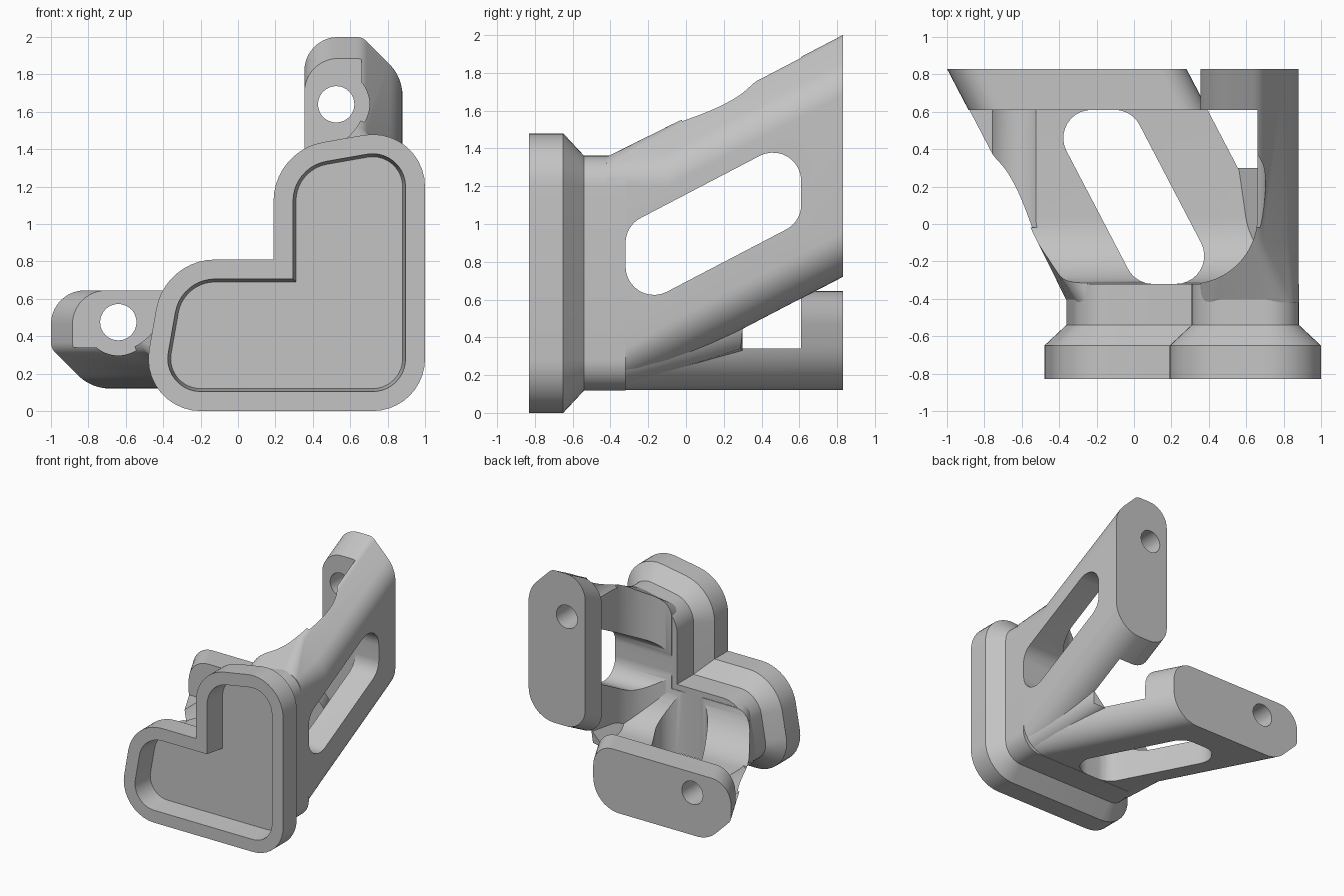
import bpy, bmesh, math
from mathutils import Vector, Matrix

if "Cube" in bpy.data.objects:
    bpy.data.objects.remove(bpy.data.objects["Cube"])

grey = bpy.data.materials.new("light grey")
grey.use_nodes = True
grey.diffuse_color = (0.55, 0.55, 0.55, 1)
grey.node_tree.nodes["Principled BSDF"].inputs["Base Color"].default_value = (0.55, 0.55, 0.55, 1)

FRONT, RIM, NECK, BACK_WALL, PAD, END = -0.83, -0.65, -0.54, -0.32, 0.61, 0.83
SLOPE = 0.522


def place(u, y, z):
    """u is measured inward from the model's left side."""
    return Vector((1 - u, y, z))


def fillet(corners, steps=10):
    """Rounded polygon from (a, b, radius) corners."""
    out = []
    for i, (a, b, r) in enumerate(corners):
        p = Vector((a, b))
        if r <= 0:
            out.append(p)
            continue
        to_prev = (Vector(corners[i - 1][:2]) - p).normalized()
        to_next = (Vector(corners[(i + 1) % len(corners)][:2]) - p).normalized()
        half = to_prev.angle(to_next) / 2
        centre = p + (to_prev + to_next).normalized() * r / math.sin(half)
        start = p + to_prev * r / math.tan(half) - centre
        end = p + to_next * r / math.tan(half) - centre
        sweep = math.atan2(start.x * end.y - start.y * end.x, start.dot(end))
        out += [centre + Matrix.Rotation(sweep * k / steps, 2) @ start for k in range(steps + 1)]
    return out


def inset(corners, d):
    """Move every side of a counter-clockwise polygon inward by d."""
    out = []
    for i, (a, b, r) in enumerate(corners):
        p = Vector((a, b))
        e1 = (p - Vector(corners[i - 1][:2])).normalized()
        e2 = (Vector(corners[(i + 1) % len(corners)][:2]) - p).normalized()
        n1, n2 = Vector((-e1.y, e1.x)), Vector((-e2.y, e2.x))
        q = p + (n1 + n2) * d / (1 + n1.dot(n2))
        out.append((q.x, q.y, r - d if r else 0))
    return out


def finish(name, bm):
    bmesh.ops.recalc_face_normals(bm, faces=bm.faces)
    mesh = bpy.data.meshes.new(name)
    bm.to_mesh(mesh)
    bm.free()
    mesh.materials.append(grey)
    obj = bpy.data.objects.new(name, mesh)
    bpy.context.scene.collection.objects.link(obj)
    return obj


def loft(name, rings):
    bm = bmesh.new()
    rows = [[bm.verts.new(p) for p in ring] for ring in rings]
    n = len(rows[0])
    for a, b in zip(rows, rows[1:]):
        for i in range(n):
            j = (i + 1) % n
            bm.faces.new((a[i], a[j], b[j], b[i]))
    bm.faces.new(rows[0])
    bm.faces.new(rows[-1])
    return finish(name, bm)


def activate(obj):
    bpy.ops.object.select_all(action='DESELECT')
    obj.select_set(True)
    bpy.context.view_layer.objects.active = obj


def cut(obj, cutter):
    mod = obj.modifiers.new("cut", 'BOOLEAN')
    mod.operation, mod.solver, mod.object = 'DIFFERENCE', 'EXACT', cutter
    activate(obj)
    bpy.ops.object.modifier_apply(modifier=mod.name)
    bpy.data.objects.remove(cutter)


def rod(u, z, r, y0, y1):
    ring = [(u + r * math.cos(t), z + r * math.sin(t))
            for t in (math.tau * k / 48 for k in range(48))]
    return loft("rod_cutter", [[place(a, y, b) for a, b in ring] for y in (y0, y1)])


# L-shaped collar with a shallow drafted pocket, a tapered back and a solid neck
outline = [(0, 0, .28), (1.533, 0, .28), (1.391, .81, .32),
           (.81, .81, 0), (.81, 1.391, .32), (0, 1.533, .28)]
profile = [(.12, RIM), (.104, FRONT), (0, FRONT), (0, RIM), (.118, NECK), (.118, BACK_WALL)]
collar = loft("collar", [[place(p.x, y, p.y) for p in fillet(inset(outline, d))]
                         for d, y in profile])

# Sheared upper arm, growing out of the neck's rounded section
root = fillet([(.12, .12, .16), (.645, .12, .1), (.645, 1.29, .1),
               (.214, 1.366, .15), (.12, 1.28, .15)])
section = fillet([(.12, .72, .24), (.645, .72, .18), (.645, 2, .18),
                  (.335, 2, .08), (.12, 1.785, .25)])


def arm_ring(y):
    return [place(p.x, y, p.y - SLOPE * (END - y)) for p in section]


upper_arm = loft("upper_arm", [[place(p.x, -.42, p.y) for p in root], arm_ring(-.1), arm_ring(END)])

# Recess leaving a side plate, a coved root and the end pad
cove = [(.70 - .36 * math.sin(t), .04 - .36 * math.cos(t))
        for t in (math.pi / 2 * k / 16 for k in range(17))]
recess = cove + [(.34, PAD), (.9, PAD), (.9, BACK_WALL)]
cut(upper_arm, loft("recess_cutter", [[place(u, y, z) for u, y in recess] for z in (-1, 3)]))

# Slanted slot through the side plate
rise = SLOPE * (PAD - BACK_WALL)
slot = fillet([(BACK_WALL, .527, .15), (PAD, .527 + rise, .15),
               (PAD, .99 + rise, .15), (BACK_WALL, .99, .15)])
cut(upper_arm, loft("slot_cutter", [[place(u, p.x, p.y) for p in slot] for u in (-.2, 1.2)]))

# Tool clearance and screw hole
cut(upper_arm, rod(.475, 1.64, .178, -.02, PAD))
cut(upper_arm, rod(.475, 1.64, .097, .4, 1))

# Side arm: the upper arm reflected across the diagonal of the L
side_mesh = upper_arm.data.copy()
side_mesh.transform(Matrix(((0, 0, -1, 1), (0, 1, 0, 0), (-1, 0, 0, 1), (0, 0, 0, 1))))
side_mesh.flip_normals()
side_arm = bpy.data.objects.new("side_arm", side_mesh)
bpy.context.scene.collection.objects.link(side_arm)

# Web blending the two arms at the outer corner
bm = bmesh.new()
for k in range(9):
    t = math.pi / 2 * k / 8
    bm.verts.new(place(.28 - .16 * math.cos(t), -.4, .28 - .16 * math.sin(t)))
for u, y, z in [(.34, -.4, .34), (.34, .29, .34), (.33, .3, .45), (.45, .3, .33), (.38, .28, .38)]:
    bm.verts.new(place(u, y, z))
bmesh.ops.convex_hull(bm, input=bm.verts)
web = finish("corner_web", bm)

for obj in (collar, upper_arm, side_arm, web):
    activate(obj)
    bpy.ops.object.shade_smooth_by_angle(angle=math.radians(30))
